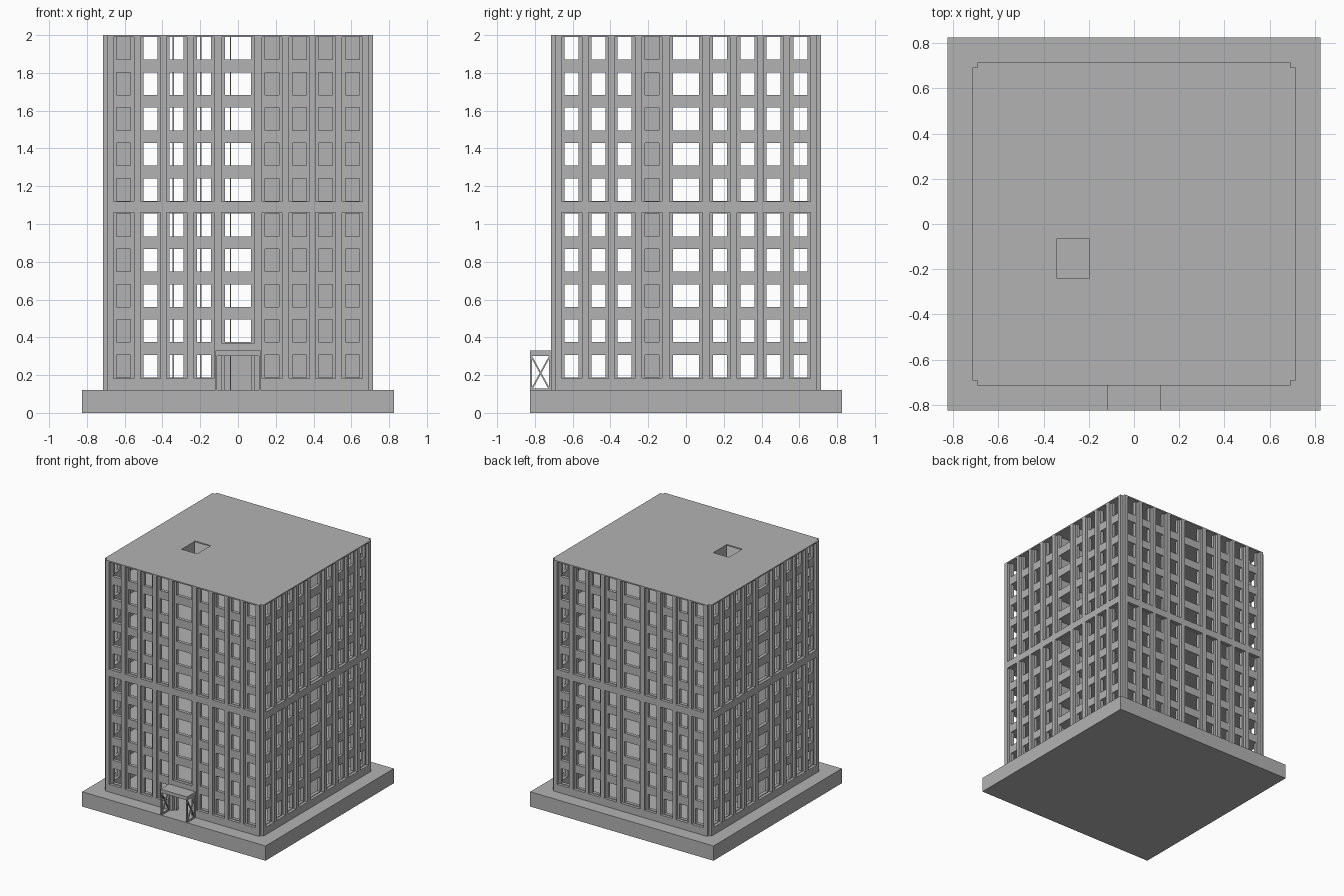
import bpy, bmesh
from math import pi
from mathutils import Matrix, Vector

cube = bpy.data.objects.get("Cube")
if cube:
    bpy.data.objects.remove(cube)

grey = bpy.data.materials.new("concrete_grey")
grey.use_nodes = True
grey.diffuse_color = (0.45, 0.45, 0.45, 1)
grey.node_tree.nodes["Principled BSDF"].inputs["Base Color"].default_value = (0.45, 0.45, 0.45, 1)

OUT, CORE, INNER = 0.715, 0.692, 0.665      # facade depths
GROUND, STOREY, FLOORS = 0.12, 0.187, 10
TOP, SLAB = 2.0, 0.01
COLUMNS = [-0.605, -0.463, -0.325, -0.18, 0, 0.18, 0.325, 0.463, 0.605]
SHAFT_X, SHAFT_Y = (-0.34, -0.2), (-0.24, -0.065)


def finish(name, bm):
    bmesh.ops.recalc_face_normals(bm, faces=bm.faces)
    mesh = bpy.data.meshes.new(name)
    bm.to_mesh(mesh)
    bm.free()
    mesh.materials.append(grey)
    obj = bpy.data.objects.new(name, mesh)
    bpy.context.collection.objects.link(obj)
    return obj


def box(name, lo, hi):
    lo, hi = Vector(lo), Vector(hi)
    bm = bmesh.new()
    bmesh.ops.create_cube(bm, size=1, matrix=Matrix.Translation((lo + hi) / 2)
                          @ Matrix.Diagonal((*(hi - lo), 1)))
    return finish(name, bm)


def beam(name, a, b, width):
    a, b = Vector(a), Vector(b)
    turn = (b - a).to_track_quat('Z', 'Y').to_matrix().to_4x4()
    bm = bmesh.new()
    bmesh.ops.create_cube(bm, size=1, matrix=Matrix.Translation((a + b) / 2) @ turn
                          @ Matrix.Diagonal((width, width, (b - a).length, 1)))
    return finish(name, bm)


def plate(name, us, vs, hole, depth, matrix):
    """Flat panel on a grid of cuts, without the cells where hole(u, v) is true."""
    us, vs = sorted(set(us)), sorted(set(vs))
    bm = bmesh.new()
    grid = [[bm.verts.new((u, v, 0)) for v in vs] for u in us]
    for i in range(len(us) - 1):
        for j in range(len(vs) - 1):
            if not hole((us[i] + us[i + 1]) / 2, (vs[j] + vs[j + 1]) / 2):
                bm.faces.new((grid[i][j], grid[i + 1][j], grid[i + 1][j + 1], grid[i][j + 1]))
    bmesh.ops.delete(bm, geom=[v for v in bm.verts if not v.link_faces], context='VERTS')
    ext = bmesh.ops.extrude_face_region(bm, geom=bm.faces[:], use_keep_orig=True)
    moved = [g for g in ext["geom"] if isinstance(g, bmesh.types.BMVert)]
    bmesh.ops.translate(bm, verts=moved, vec=(0, 0, depth))
    bmesh.ops.transform(bm, matrix=matrix, verts=bm.verts)
    return finish(name, bm)


def spans(narrow, wide):
    return [(c - (narrow if c else wide), c + (narrow if c else wide)) for c in COLUMNS]


def inside(value, ranges):
    return any(a < value < b for a, b in ranges)


def cuts(ranges):
    return [x for r in ranges for x in r]


# Ground slab
box("base", (-0.825, -0.825, 0), (0.825, 0.825, GROUND))

# Four facades: window wall behind, piers and bands in front
window_x, recess_x = spans(0.037, 0.068), spans(0.054, 0.088)
window_z = [(GROUND + STOREY * i + 0.067, GROUND + STOREY * (i + 1)) for i in range(FLOORS)]
recess_z = [(0.182, 1.06), (1.118, TOP - SLAB)]
DOOR_TOP, DOOR_RECESS = window_z[0][1], 0.37

for k, side in enumerate(["front", "right", "back", "left"]):
    front = side == "front"

    def window_hole(u, v):
        if front and abs(u) < 0.068 and v < DOOR_TOP:
            return True
        return inside(u, window_x) and inside(v, window_z)

    def recess_hole(u, v):
        if front and abs(u) < 0.088 and v < DOOR_RECESS:
            return v < DOOR_TOP
        return inside(u, recess_x) and inside(v, recess_z)

    # local (u, v, depth) -> (x, z, inward y)
    stand = Matrix(((1, 0, 0, 0), (0, 0, 1, 0), (0, 1, 0, 0), (0, 0, 0, 1)))
    spin = Matrix.Rotation(k * pi / 2, 4, 'Z')
    plate(side + "_window_wall", [-CORE, INNER] + cuts(window_x),
          [GROUND, TOP - SLAB] + cuts(window_z), window_hole, CORE - INNER,
          spin @ Matrix.Translation((0, -CORE, 0)) @ stand)
    plate(side + "_piers", [-CORE, CORE] + cuts(recess_x),
          [GROUND, TOP - SLAB, DOOR_TOP, DOOR_RECESS] + cuts(recess_z), recess_hole,
          OUT - CORE, spin @ Matrix.Translation((0, -OUT, 0)) @ stand)


# Floors and roof, each with the shaft opening
def shaft_hole(u, v):
    return inside(u, [SHAFT_X]) and inside(v, [SHAFT_Y])


def roof_hole(u, v):
    return shaft_hole(u, v) or (abs(u) > CORE and abs(v) > CORE)


for i in range(1, FLOORS):
    plate("floor_%d" % i, [-INNER, INNER, *SHAFT_X], [-INNER, INNER, *SHAFT_Y], shaft_hole,
          SLAB, Matrix.Translation((0, 0, GROUND + STOREY * i)))
edges = [-OUT, -CORE, CORE, OUT]
plate("roof", edges + list(SHAFT_X), edges + list(SHAFT_Y), roof_hole, SLAB,
      Matrix.Translation((0, 0, TOP - SLAB)))

# Thin shaft walls and corridor partitions
for n, x in enumerate([-0.343, -0.197, -0.04]):
    box("shaft_wall_%d" % n, (x - 0.003, SHAFT_Y[0], GROUND), (x + 0.003, -0.068, TOP - SLAB))
for label, y in [("front", -0.095), ("back", 0.095)]:
    for side, x0, x1 in [("right", 0.1, INNER), ("left", -INNER, -0.52)]:
        box("corridor_%s_%s" % (label, side), (x0, y - 0.004, GROUND), (x1, y + 0.004, TOP - SLAB))
box("lobby_wall", (-0.12, 0.091, GROUND), (0.1, 0.099, GROUND + STOREY))

# Entrance porch with cross-braced sides
PORCH_X, Y0, Y1, CANOPY = 0.12, -0.82, -0.72, 0.302
box("porch_canopy", (-PORCH_X, -0.825, CANOPY), (PORCH_X, -OUT, 0.33))
for side, x in [("left", PORCH_X - 0.005), ("right", 0.005 - PORCH_X)]:
    for n, y in enumerate([Y0, Y1]):
        beam("porch_%s_post_%d" % (side, n), (x, y, GROUND), (x, y, CANOPY), 0.01)
    beam("porch_%s_sill" % side, (x, Y0, GROUND + 0.005), (x, Y1, GROUND + 0.005), 0.01)
    beam("porch_%s_brace_up" % side, (x, Y0, GROUND), (x, Y1, CANOPY), 0.008)
    beam("porch_%s_brace_down" % side, (x, Y0, CANOPY), (x, Y1, GROUND), 0.008)
